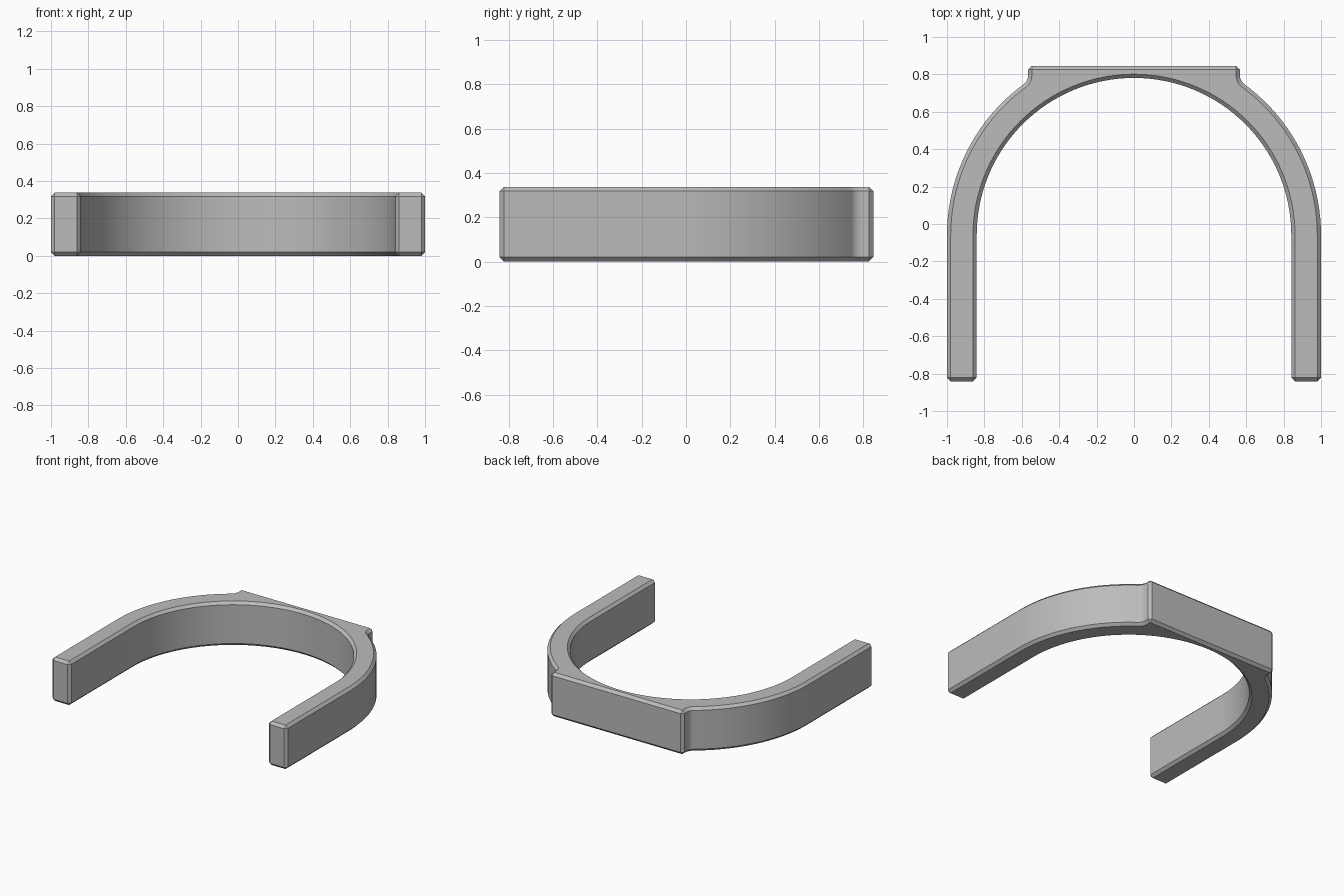
import bpy, bmesh
from math import sin, cos, pi, atan2, sqrt, radians

cube = bpy.data.objects.get("Cube")
if cube:
    bpy.data.objects.remove(cube, do_unlink=True)

HEIGHT = 0.338
CHAMFER = 0.02
CENTRE_Y = -0.06
OUTER, INNER = 1.0, 0.841
FRONT, BACK = -0.842, 0.845
PAD_HALF, FILLET = 0.566, 0.06


def arc(cx, cy, r, start, end, steps):
    """Points along an arc, both ends included."""
    angles = [start + (end - start) * i / steps for i in range(steps + 1)]
    return [(cx + r * cos(a), cy + r * sin(a)) for a in angles]


# Fillet between the pad side and the outer arc
fillet_x = PAD_HALF + FILLET
rise = sqrt((OUTER + FILLET) ** 2 - fillet_x ** 2)
meet = atan2(rise, fillet_x)

# Half outline, from the inner crown round the leg to the pad corner
half = arc(0, CENTRE_Y, INNER, pi / 2, 0, 32)
half += [(INNER, FRONT), (OUTER, FRONT)]
half += arc(0, CENTRE_Y, OUTER, 0, meet, 20)
half += arc(fillet_x, CENTRE_Y + rise, FILLET, pi + meet, pi, 6)[1:]
half.append((PAD_HALF, BACK))
outline = half + [(-x, y) for x, y in reversed(half[1:])]

# Extrude the outline and chamfer every sharp edge
bm = bmesh.new()
base = bm.faces.new([bm.verts.new((x, y, 0)) for x, y in outline])
extruded = bmesh.ops.extrude_face_region(bm, geom=[base])
top = [v for v in extruded["geom"] if isinstance(v, bmesh.types.BMVert)]
bmesh.ops.translate(bm, verts=top, vec=(0, 0, HEIGHT))
bmesh.ops.recalc_face_normals(bm, faces=bm.faces)
sharp = [e for e in bm.edges if e.calc_face_angle(0) > radians(40)]
bmesh.ops.bevel(bm, geom=sharp, offset=CHAMFER, segments=1,
                affect='EDGES', clamp_overlap=False)

mesh = bpy.data.meshes.new("bracket")
bm.to_mesh(mesh)
bm.free()
bracket = bpy.data.objects.new("bracket", mesh)
bpy.context.collection.objects.link(bracket)

# Plain grey material
grey = bpy.data.materials.new("grey")
grey.use_nodes = True
colour = (0.5, 0.5, 0.5, 1)
grey.diffuse_color = colour
grey.node_tree.nodes["Principled BSDF"].inputs["Base Color"].default_value = colour
mesh.materials.append(grey)

# Smooth curves, crisp chamfers
bpy.ops.object.select_all(action='DESELECT')
bracket.select_set(True)
bpy.context.view_layer.objects.active = bracket
bpy.ops.object.shade_smooth_by_angle(angle=radians(30))
